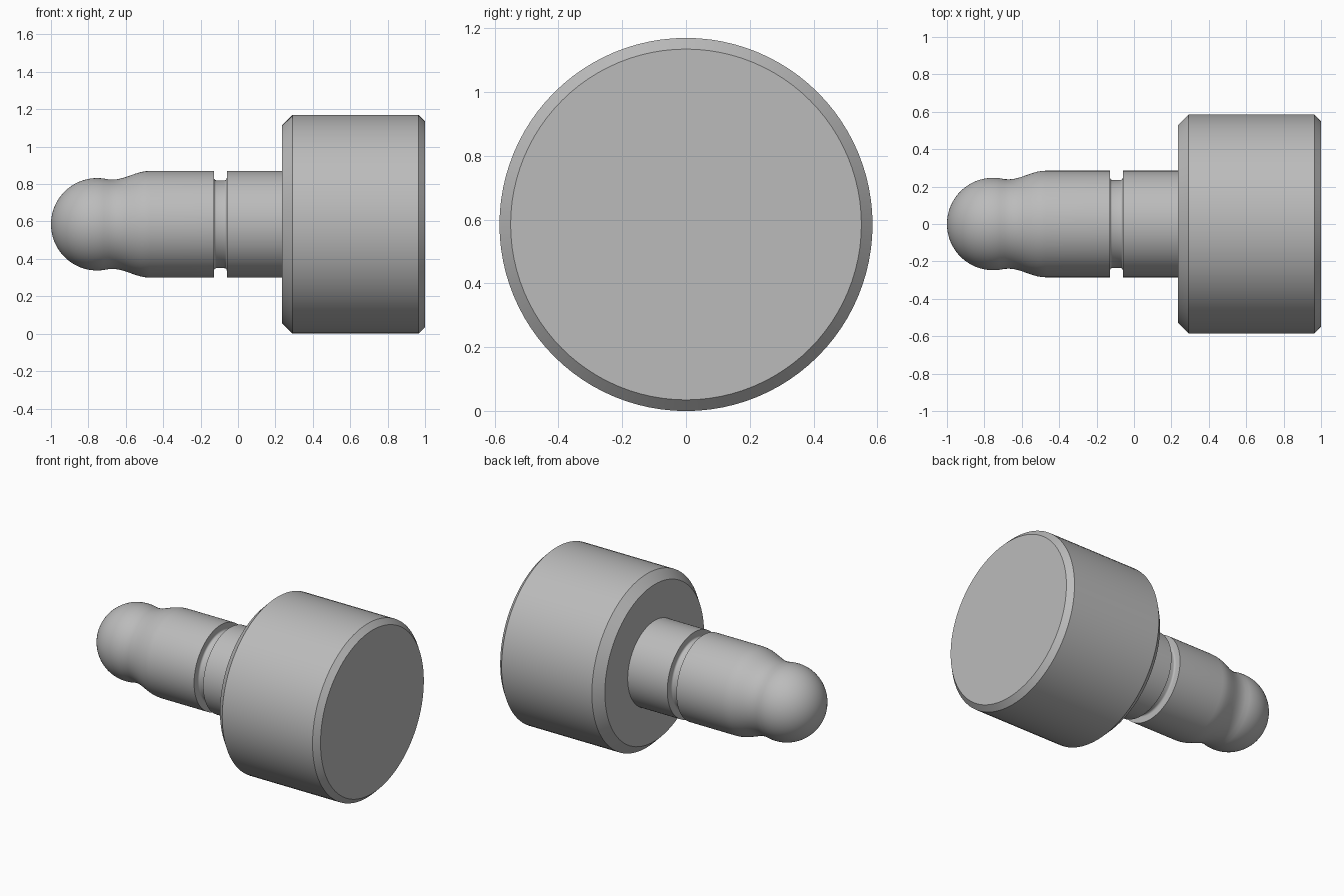
import bpy, math

if "Cube" in bpy.data.objects:
    bpy.data.objects.remove(bpy.data.objects["Cube"])

AXIS_Z = 0.585
SEGMENTS = 96

steel = bpy.data.materials.new("steel_grey")
steel.diffuse_color = (0.5, 0.5, 0.5, 1.0)
steel.use_nodes = True
steel.node_tree.nodes["Principled BSDF"].inputs["Base Color"].default_value = steel.diffuse_color


def arc(cx, cr, radius, start, end, steps):
    """Points (x, r) along a circular arc, angles in degrees."""
    out = []
    for i in range(steps + 1):
        a = math.radians(start + (end - start) * i / steps)
        out.append((cx + radius * math.cos(a), cr + radius * math.sin(a)))
    return out


def lathe(name, profile):
    """Revolve (x, r) points around the long x axis."""
    verts, rings, faces = [], [], []
    for x, r in profile:
        if r < 1e-5:
            rings.append([len(verts)] * SEGMENTS)
            verts.append((x, 0, AXIS_Z))
        else:
            rings.append(list(range(len(verts), len(verts) + SEGMENTS)))
            for k in range(SEGMENTS):
                a = 2 * math.pi * k / SEGMENTS
                verts.append((x, r * math.sin(a), AXIS_Z + r * math.cos(a)))
    for a, b in zip(rings, rings[1:]):
        for k in range(SEGMENTS):
            n = (k + 1) % SEGMENTS
            quad = [a[k], a[n], b[n], b[k]]
            faces.append(list(dict.fromkeys(quad))[::-1])
    mesh = bpy.data.meshes.new(name)
    mesh.from_pydata(verts, [], faces)
    mesh.validate()
    mesh.materials.append(steel)
    obj = bpy.data.objects.new(name, mesh)
    bpy.context.collection.objects.link(obj)
    bpy.ops.object.select_all(action='DESELECT')
    obj.select_set(True)
    bpy.context.view_layer.objects.active = obj
    # Outward normals
    bpy.ops.object.mode_set(mode='EDIT')
    bpy.ops.mesh.select_all(action='SELECT')
    bpy.ops.mesh.normals_make_consistent(inside=False)
    bpy.ops.object.mode_set(mode='OBJECT')
    bpy.ops.object.shade_smooth_by_angle(angle=math.radians(30))
    return obj


# Pin: round nose, soft waist, shoulder, and a retaining groove
nose = arc(-0.753, 0.0, 0.247, 180, 82, 24)
waist = [(-0.69, 0.2395), (-0.665, 0.239), (-0.64, 0.2415), (-0.61, 0.249),
         (-0.58, 0.2595), (-0.55, 0.270), (-0.52, 0.279), (-0.495, 0.2835),
         (-0.47, 0.285)]
groove = ([(-0.128, 0.285)] + arc(-0.116, 0.247, 0.012, 180, 270, 4)
          + arc(-0.072, 0.247, 0.012, 270, 360, 4) + [(-0.06, 0.285)])
lathe("pin", nose + waist + groove + [(0.235, 0.285)])

# Head: large cylinder with a chamfer at each end
lathe("head", [(0.235, 0.285), (0.235, 0.528), (0.292, 0.585),
               (0.965, 0.585), (1.0, 0.55), (1.0, 0.0)])

# Flat end face normals point outward on both open shells
for name in ("pin", "head"):
    mesh = bpy.data.objects[name].data
    side = max(mesh.polygons, key=lambda p: (p.center.z - AXIS_Z))
    if side.normal.z < 0:
        mesh.flip_normals()
